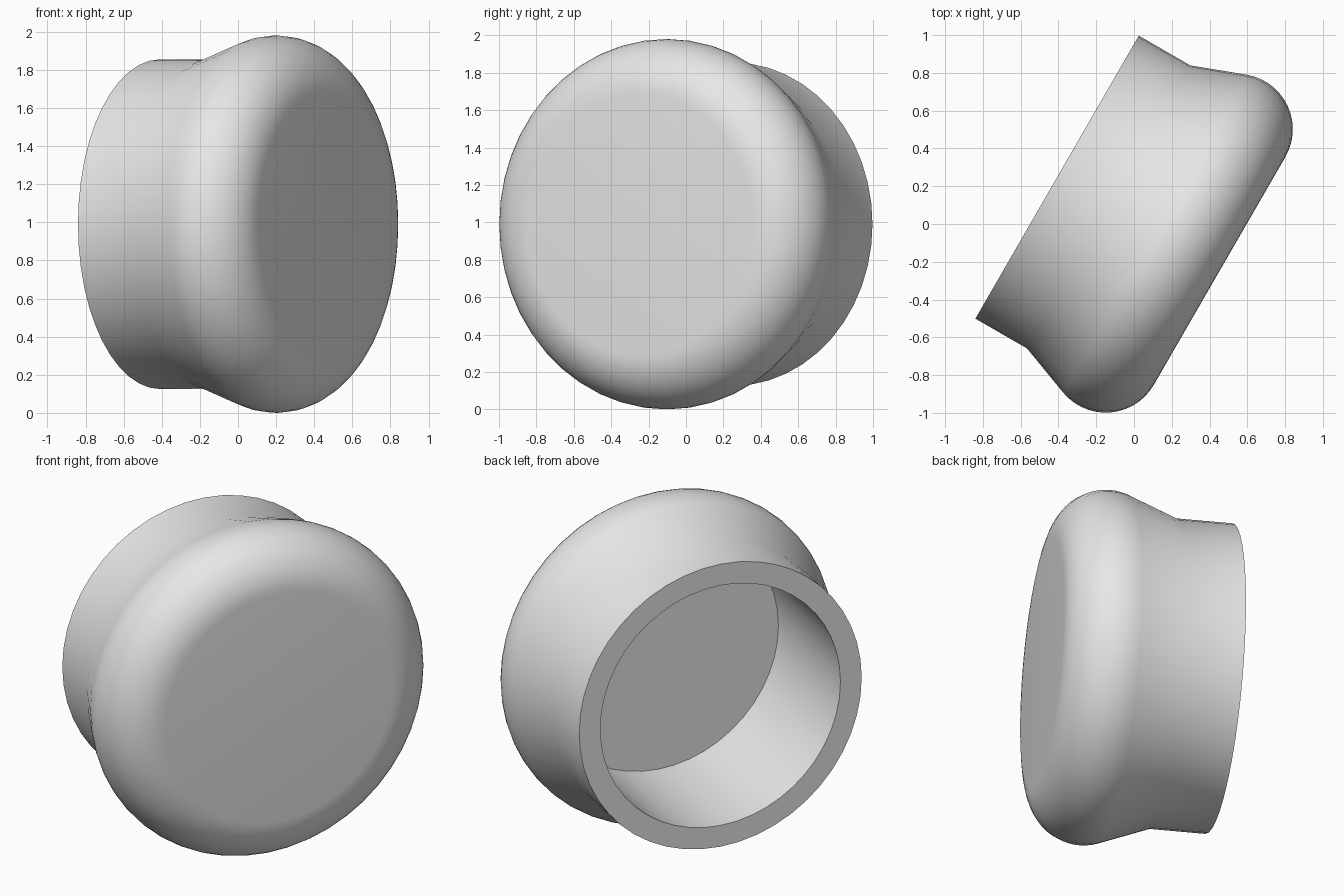
import bpy, bmesh, math
from mathutils import Matrix, Vector

if "Cube" in bpy.data.objects:
    bpy.data.objects.remove(bpy.data.objects["Cube"])

SEGMENTS = 48

grey = bpy.data.materials.new("plain grey")
grey.diffuse_color = (0.8, 0.8, 0.8, 1)
grey.use_nodes = True
grey.node_tree.nodes["Principled BSDF"].inputs["Base Color"].default_value = grey.diffuse_color

# Closed half-profile as (radius, distance along the axis), from blind hole to front face
profile = [(0.0, 0.815), (0.735, 0.815), (0.735, 0.0),    # hole floor and wall
           (0.865, 0.0), (0.865, 0.315)]                  # rim and neck
# Flare runs tangent into a rounded shoulder
for i in range(15):
    t = math.radians(-20 + 110 * i / 14)
    profile.append((0.697 + 0.293 * math.cos(t), 0.70 + 0.293 * math.sin(t)))
profile.append((0.0, 0.993))                              # flat front

# Lathe the hollow cap around its axis
bm = bmesh.new()
points = [bm.verts.new((r, 0, a)) for r, a in profile]
edges = [bm.edges.new(pair) for pair in zip(points, points[1:])]
bmesh.ops.spin(bm, geom=points + edges, cent=(0, 0, 0), axis=(0, 0, 1),
               angle=math.tau, steps=SEGMENTS, use_duplicate=False)
bmesh.ops.remove_doubles(bm, verts=bm.verts[:], dist=0.0005)
bmesh.ops.recalc_face_normals(bm, faces=bm.faces[:])

mesh = bpy.data.meshes.new("round_cap")
bm.to_mesh(mesh)
bm.free()
mesh.materials.append(grey)

# Lay the cap on its side, turned 30 degrees toward the front
place = (Matrix.Translation(Vector((-0.407, 0.248, 0.99)))
         @ Matrix.Rotation(math.radians(-30), 4, 'Z')
         @ Matrix.Rotation(math.radians(90), 4, 'Y'))
mesh.transform(place)

cap = bpy.data.objects.new("round_cap", mesh)
bpy.context.collection.objects.link(cap)
bpy.context.view_layer.objects.active = cap
cap.select_set(True)
bpy.ops.object.shade_smooth_by_angle(angle=math.radians(35))
